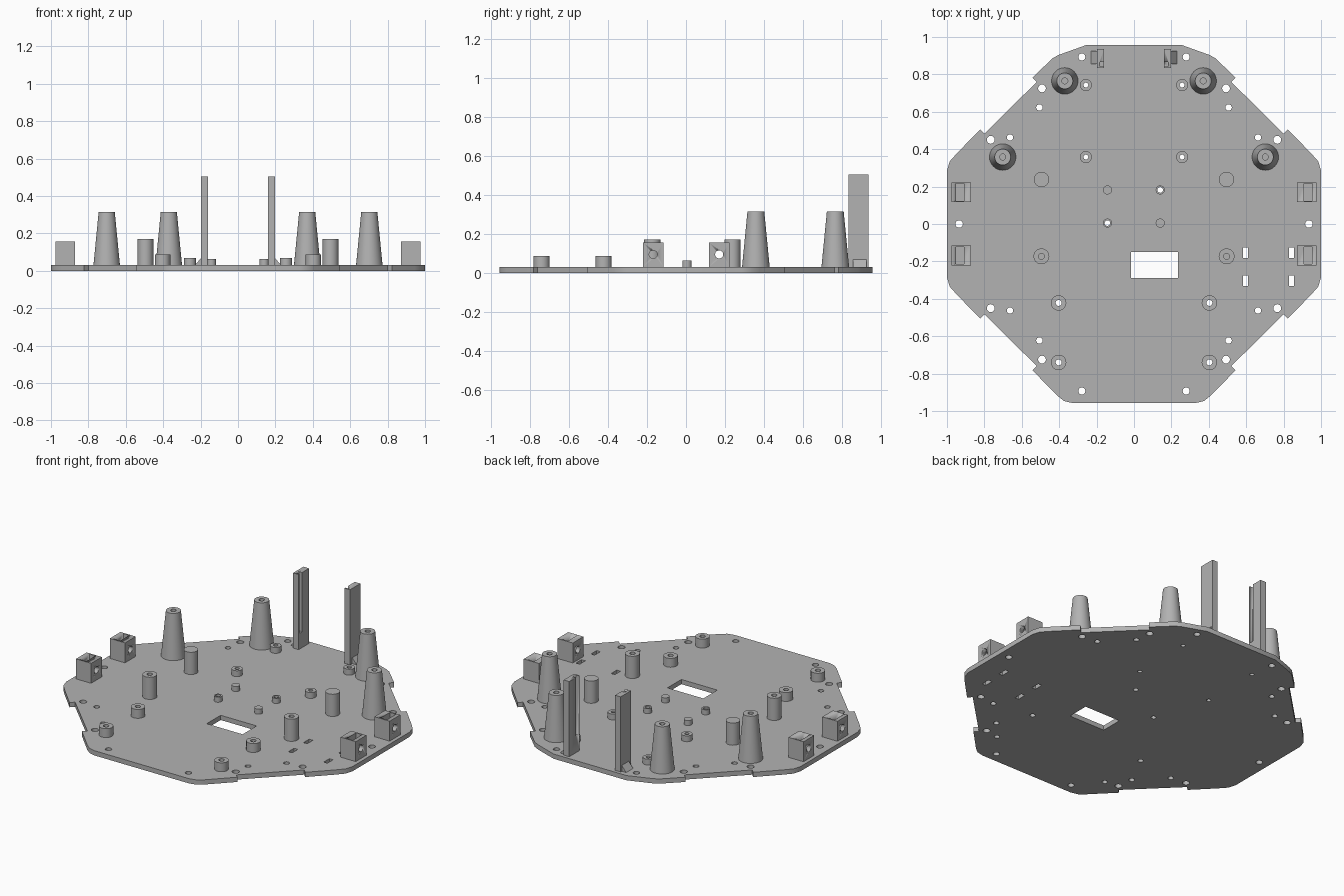
import bpy, bmesh, math
from mathutils import Matrix

if "Cube" in bpy.data.objects:
    bpy.data.objects.remove(bpy.data.objects["Cube"])

grey = bpy.data.materials.new("plastic_grey")
grey.use_nodes = True
colour = (0.45, 0.45, 0.45, 1)
grey.diffuse_color = colour
grey.node_tree.nodes["Principled BSDF"].inputs["Base Color"].default_value = colour

T = 0.03          # plate thickness
SIDES = (-1, 1)


def add(name, mesh):
    mesh.materials.clear()
    mesh.materials.append(grey)
    ob = bpy.data.objects.new(name, mesh)
    bpy.context.collection.objects.link(ob)
    bpy.ops.object.select_all(action='DESELECT')
    ob.select_set(True)
    bpy.context.view_layer.objects.active = ob
    bpy.ops.object.shade_smooth_by_angle(angle=math.radians(35))
    return ob


def from_bm(name, bm):
    bmesh.ops.recalc_face_normals(bm, faces=bm.faces)
    mesh = bpy.data.meshes.new(name)
    bm.to_mesh(mesh)
    bm.free()
    return add(name, mesh)


def box(name, x0, x1, y0, y1, z0, z1):
    bm = bmesh.new()
    m = Matrix.Translation(((x0 + x1) / 2, (y0 + y1) / 2, (z0 + z1) / 2))
    m = m @ Matrix.Diagonal((abs(x1 - x0), abs(y1 - y0), abs(z1 - z0), 1))
    bmesh.ops.create_cube(bm, size=1, matrix=m)
    return from_bm(name, bm)


def rod_x(name, x, y, z, r, length):
    bm = bmesh.new()
    m = Matrix.Translation((x, y, z)) @ Matrix.Rotation(math.pi / 2, 4, 'Y')
    bmesh.ops.create_cone(bm, cap_ends=True, segments=24, radius1=r, radius2=r, depth=length, matrix=m)
    return from_bm(name, bm)


def cut(ob, cutter):
    mod = ob.modifiers.new("cut", 'BOOLEAN')
    mod.operation, mod.solver, mod.object = 'DIFFERENCE', 'EXACT', cutter
    bpy.context.view_layer.objects.active = ob
    bpy.ops.object.modifier_apply(modifier=mod.name)
    bpy.data.objects.remove(cutter)


def lathe(name, x, y, profile, steps=32):
    """Spin a radius/height profile about a vertical axis."""
    bm = bmesh.new()
    vs = [bm.verts.new((r, 0, z)) for r, z in profile]
    es = [bm.edges.new(p) for p in zip(vs, vs[1:])]
    bmesh.ops.spin(bm, geom=vs + es, cent=(0, 0, 0), axis=(0, 0, 1), angle=2 * math.pi, steps=steps)
    bmesh.ops.remove_doubles(bm, verts=bm.verts, dist=1e-5)
    bmesh.ops.translate(bm, verts=bm.verts, vec=(x, y, 0))
    return from_bm(name, bm)


def post(name, x, y, r_base, r_top, top, bore=0, floor=T):
    rim = [(r_base, T - 0.002), (r_top, top)]
    lathe(name, x, y, rim + ([(bore, top), (bore, floor), (0, floor)] if bore and floor > T
                             else [(bore, top), (bore, T - 0.002)] if bore else [(0, top)]))


def circle(x, y, r, n=16):
    return [(x + r * math.cos(2 * math.pi * i / n), y + r * math.sin(2 * math.pi * i / n)) for i in range(n)]


def rect(x0, x1, y0, y1):
    return [(x0, y0), (x1, y0), (x1, y1), (x0, y1)]


# Base plate outline with notched diagonal edges
half = [(0.255, 0.957), (0.40, 0.905), (0.435, 0.887), (0.543, 0.782), (0.52, 0.76),
        (0.80, 0.482), (0.823, 0.505), (0.945, 0.38), (0.985, 0.335), (1, 0.285),
        (1, -0.285), (0.985, -0.335), (0.945, -0.38), (0.823, -0.505), (0.80, -0.482),
        (0.52, -0.76), (0.543, -0.782), (0.41, -0.918), (0.375, -0.946), (0.33, -0.957)]
loops = [half + [(-x, y) for x, y in reversed(half)]]

# Openings in the plate
loops.append(rect(-0.016, 0.235, -0.289, -0.15))
for x in (0.597, 0.843):
    for y in (-0.153, -0.303):
        loops.append(rect(x - 0.013, x + 0.013, y - 0.028, y + 0.028))
holes = [(0.279, 0.893, 0.019), (0.492, 0.725, 0.021), (0.506, 0.623, 0.017),
         (0.663, 0.463, 0.017), (0.766, 0.45, 0.021)]
for s in SIDES:
    loops.append(circle(s * 0.935, 0, 0.02))
    for x, y, r in holes:
        loops += [circle(s * x, y, r), circle(s * x, -y, r)]

# Standoffs, bored through the plate
for s in SIDES:
    for y in (0.743, 0.358):
        post("small_standoff", s * 0.257, y, 0.032, 0.032, 0.067, 0.013)
        loops.append(circle(s * 0.257, y, 0.013, 32))
    for y in (-0.422, -0.74):
        post("front_standoff", s * 0.403, y, 0.041, 0.041, 0.086, 0.016)
        loops.append(circle(s * 0.403, y, 0.016, 32))
for x, y in ((0.14, 0.182), (-0.142, 0.005)):
    post("centre_standoff", x, y, 0.024, 0.024, 0.062, 0.015)
    loops.append(circle(x, y, 0.015, 32))
for x, y in ((-0.142, 0.182), (0.14, 0.005)):
    post("centre_peg", x, y, 0.024, 0.024, 0.062)

# Extrude the filled outline into the plate
curve = bpy.data.curves.new("plate_outline", 'CURVE')
curve.dimensions, curve.fill_mode, curve.extrude = '2D', 'BOTH', T / 2
for pts in loops:
    sp = curve.splines.new('POLY')
    sp.points.add(len(pts) - 1)
    for p, (x, y) in zip(sp.points, pts):
        p.co = (x, y, 0, 1)
    sp.use_cyclic_u = True
outline = bpy.data.objects.new("plate_outline", curve)
bpy.context.collection.objects.link(outline)
plate_mesh = bpy.data.meshes.new_from_object(outline.evaluated_get(bpy.context.evaluated_depsgraph_get()))
bpy.data.objects.remove(outline)
bm = bmesh.new()
bm.from_mesh(plate_mesh)
bmesh.ops.remove_doubles(bm, verts=bm.verts, dist=1e-5)
bmesh.ops.translate(bm, verts=bm.verts, vec=(0, 0, T / 2))
from_bm("base_plate", bm)

for s in SIDES:
    # Tall round posts and tapered pillars
    post("rear_post", s * 0.495, 0.238, 0.041, 0.041, 0.17)
    post("middle_post", s * 0.495, -0.173, 0.042, 0.042, 0.17, 0.016, 0.06)
    for x, y in ((0.37, 0.765), (0.702, 0.358)):
        post("tapered_pillar", s * x, y, 0.071, 0.043, 0.315, 0.016, 0.12)

    # Side blocks with a nut slot and a cross hole
    for y in (0.17, -0.168):
        block = box("side_block", s * 0.871, s * 0.977, y - 0.053, y + 0.053, T - 0.002, 0.156)
        cut(block, box("slot_cutter", s * 0.91, s * 0.952, y - 0.046, y + 0.046, 0.05, 0.2))
        cut(block, rod_x("hole_cutter", s * 0.92, y, 0.094, 0.021, 0.2))

    # Grooved upright rails with a wedge at the foot
    rail = box("upright_rail", s * 0.16, s * 0.199, 0.833, 0.936, T - 0.002, 0.504)
    cut(rail, box("groove_cutter", s * 0.15, s * 0.181, 0.841, 0.867, 0.13, 0.6))
    bm = bmesh.new()
    ends = [[bm.verts.new((s * x, y, z)) for x, z in ((0.198, T), (0.23, T), (0.198, 0.068))]
            for y in (0.855, 0.925)]
    bm.faces.new(ends[0])
    bm.faces.new(ends[1])
    for i in range(3):
        j = (i + 1) % 3
        bm.faces.new((ends[0][i], ends[0][j], ends[1][j], ends[1][i]))
    from_bm("rail_wedge", bm)
